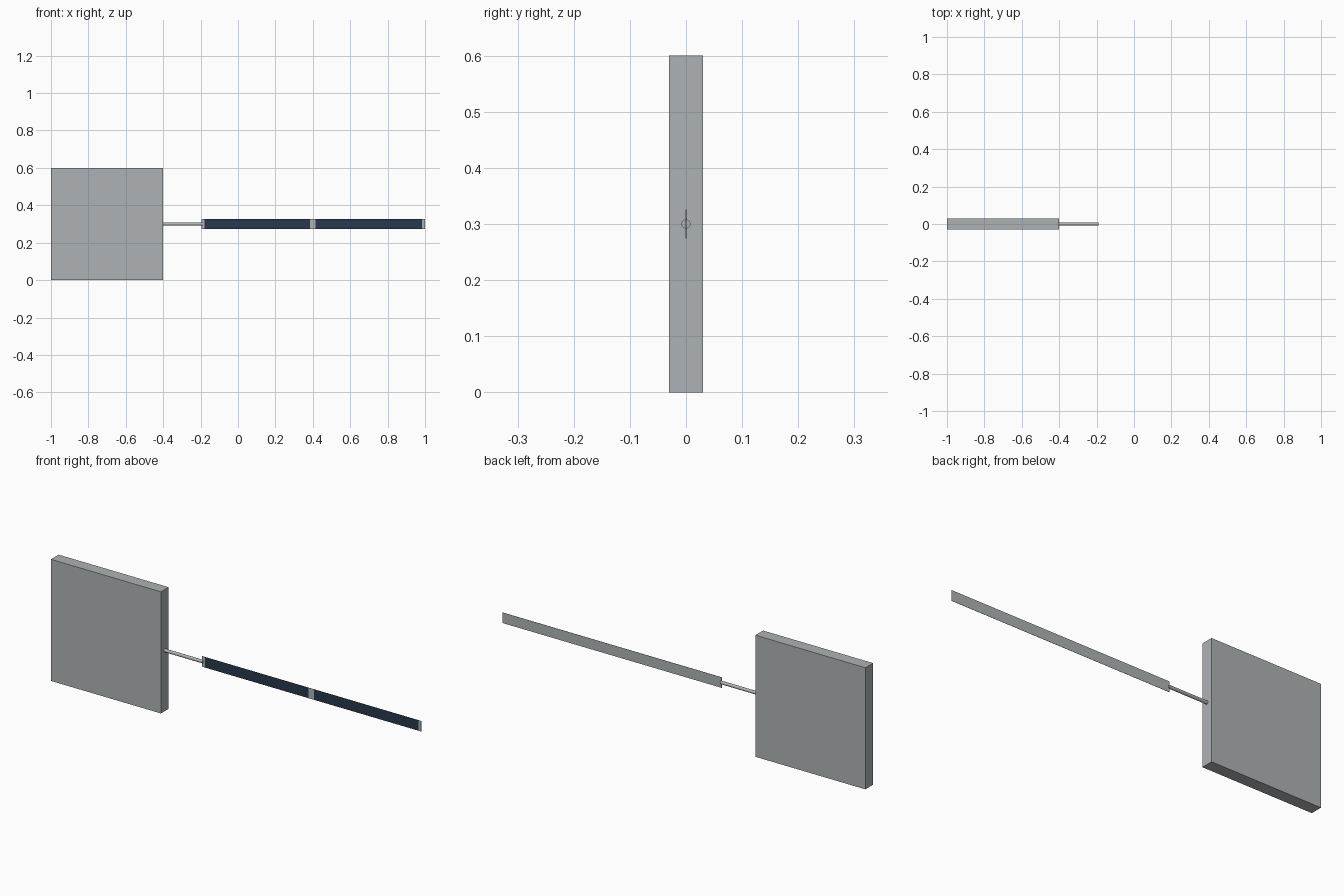
import bpy
import bmesh
from math import pi
from mathutils import Matrix

MID_Z = 0.3  # height of the boom and panel axis

cube = bpy.data.objects.get("Cube")
if cube:
    bpy.data.objects.remove(cube, do_unlink=True)


def material(name, rgb):
    mat = bpy.data.materials.new(name)
    mat.use_nodes = True
    mat.diffuse_color = (*rgb, 1)
    mat.node_tree.nodes["Principled BSDF"].inputs["Base Color"].default_value = (*rgb, 1)
    return mat


grey = material("grey metal", (0.42, 0.45, 0.46))
navy = material("navy cells", (0.022, 0.04, 0.075))


def add_object(name, bm, *mats):
    mesh = bpy.data.meshes.new(name)
    bm.to_mesh(mesh)
    bm.free()
    for mat in mats:
        mesh.materials.append(mat)
    obj = bpy.data.objects.new(name, mesh)
    bpy.context.collection.objects.link(obj)
    return obj


def box(x0, x1, depth, height):
    bm = bmesh.new()
    place = Matrix.Translation(((x0 + x1) / 2, 0, MID_Z))
    size = Matrix.Diagonal((x1 - x0, depth, height, 1))
    bmesh.ops.create_cube(bm, size=1, matrix=place @ size)
    return bm


# Square body slab
add_object("body_slab", box(-1, -0.4, 0.06, 0.6), grey)

# Round boom from the slab to the panel
bm = bmesh.new()
bmesh.ops.create_cone(
    bm, cap_ends=True, segments=24, radius1=0.008, radius2=0.008, depth=0.21,
    matrix=Matrix.Translation((-0.295, 0, MID_Z)) @ Matrix.Rotation(pi / 2, 4, "Y"))
for face in bm.faces:
    face.smooth = len(face.verts) == 4
for edge in bm.edges:
    edge.smooth = all(f.smooth for f in edge.link_faces)
add_object("boom", bm, grey)

# Thin panel, cut across so that two dark cell fields lie on its front
cells = [(-0.18, 0.385), (0.415, 0.985)]
bm = box(-0.195, 1, 0.001, 0.052)
for x in (x for span in cells for x in span):
    bmesh.ops.bisect_plane(bm, geom=bm.verts[:] + bm.edges[:] + bm.faces[:],
                           plane_co=(x, 0, 0), plane_no=(1, 0, 0))
bm.normal_update()
for face in bm.faces:
    x = face.calc_center_median().x
    if face.normal.y < -0.9 and any(a < x < b for a, b in cells):
        face.material_index = 1
add_object("solar_panel", bm, grey, navy)
